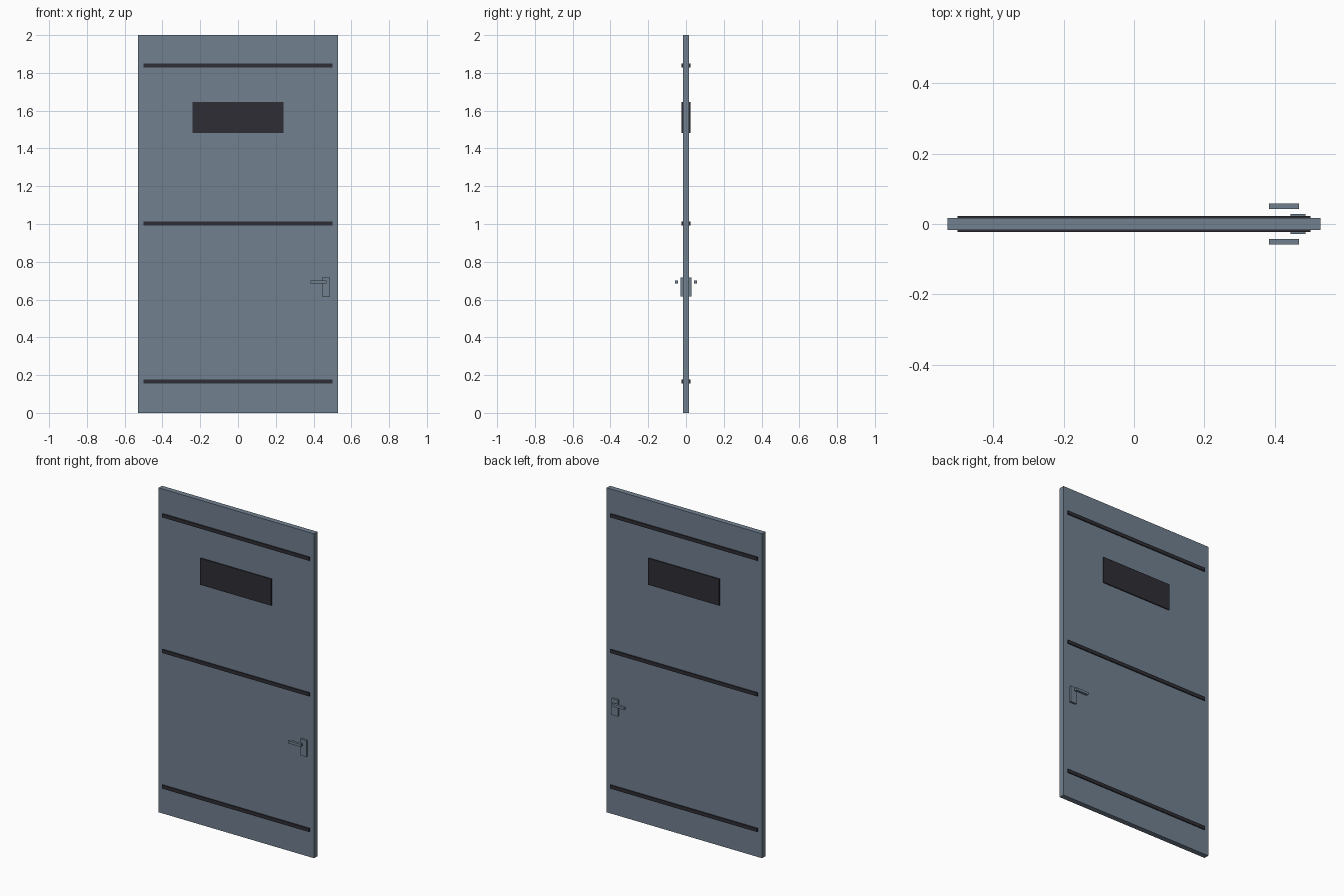
import bpy

if "Cube" in bpy.data.objects:
    bpy.data.objects.remove(bpy.data.objects["Cube"])


def material(name, color):
    m = bpy.data.materials.new(name)
    m.diffuse_color = (*color, 1.0)
    m.use_nodes = True
    m.node_tree.nodes["Principled BSDF"].inputs["Base Color"].default_value = m.diffuse_color
    return m


steel = material("slate grey", (0.165, 0.216, 0.275))
dark = material("charcoal", (0.027, 0.027, 0.036))


def box(name, x, y, z, mat):
    """Box from (min, max) ranges on each axis."""
    bpy.ops.mesh.primitive_cube_add(size=1)
    ob = bpy.context.object
    ob.name = name
    ob.location = [(a + b) / 2 for a, b in (x, y, z)]
    ob.scale = [b - a for a, b in (x, y, z)]
    bpy.ops.object.transform_apply(location=True, rotation=False, scale=True)
    ob.data.materials.append(mat)
    return ob


# Door slab
box("door_panel", (-0.53, 0.53), (-0.0165, 0.0165), (0, 2), steel)

# Horizontal trim bands, standing proud on both faces
for name, z in (("lower", 0.167), ("middle", 1.003), ("upper", 1.839)):
    box(name + "_band", (-0.501, 0.501), (-0.023, 0.023),
        (z - 0.011, z + 0.011), dark)

# Window
box("window", (-0.242, 0.242), (-0.023, 0.023), (1.482, 1.646), dark)

# Lock plate and lever, one pair on each face
for side, s in (("front", -1), ("back", 1)):
    box(side + "_lock_plate", (0.445, 0.487),
        sorted((s * 0.0165, s * 0.029)), (0.617, 0.718), steel)
    box(side + "_lever", (0.383, 0.469),
        sorted((s * 0.042, s * 0.058)), (0.685, 0.701), steel)
